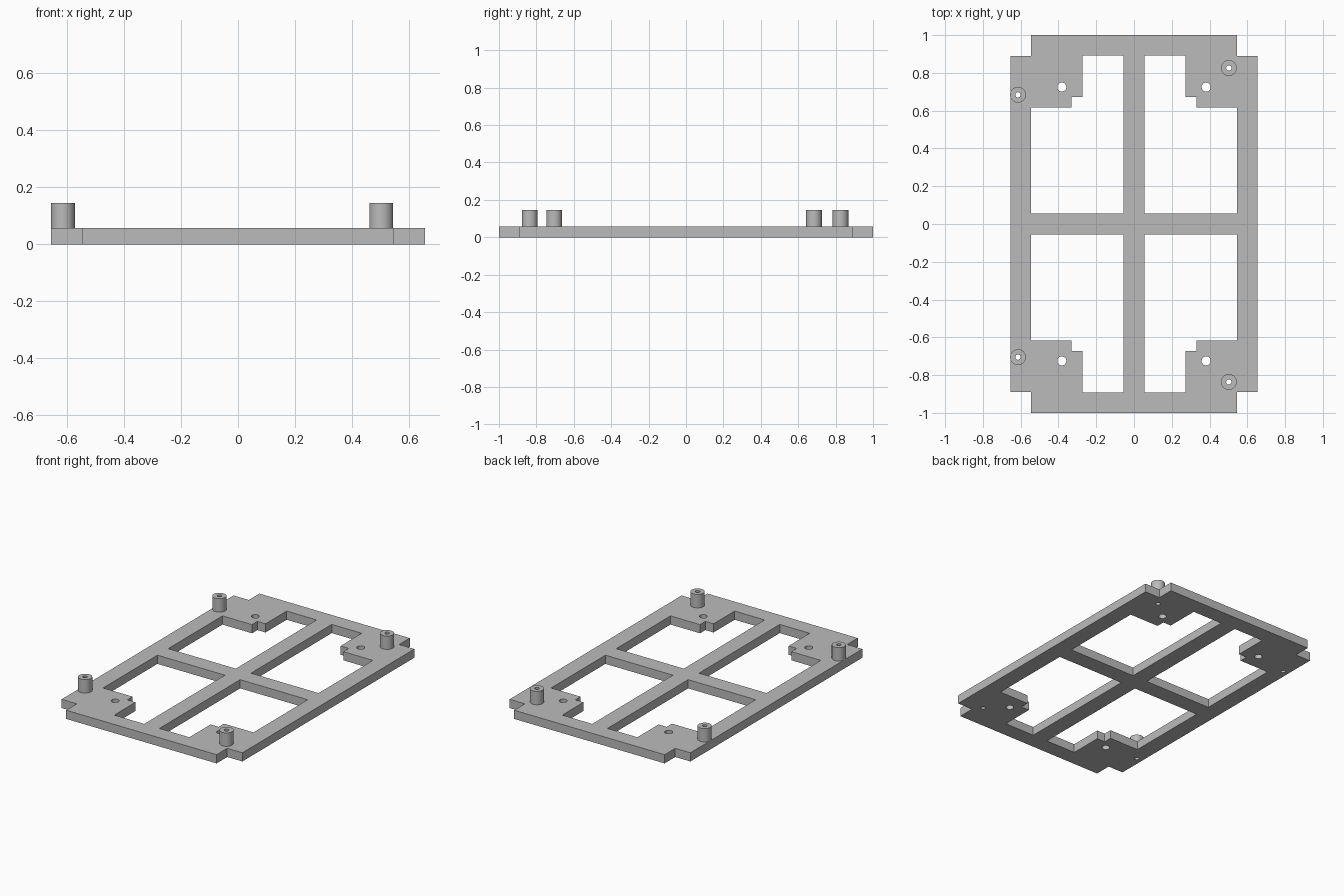
import bpy, bmesh
from math import cos, sin, pi, radians

cube = bpy.data.objects.get("Cube")
if cube:
    bpy.data.objects.remove(cube, do_unlink=True)

PLATE_TOP = 0.057
POST_TOP = 0.145
POST_RADIUS = 0.042
BORE_RADIUS = 0.014
HOLE_RADIUS = 0.024
POSTS = {
    "back_right_post": (-0.614, 0.684),
    "front_right_post": (-0.614, -0.705),
    "back_left_post": (0.502, 0.826),
    "front_left_post": (0.502, -0.836),
}
SIGNS = [(1, 1), (-1, 1), (-1, -1), (1, -1)]

grey = bpy.data.materials.new("plain grey")
grey.use_nodes = True
colour = (0.5, 0.5, 0.5, 1)
grey.diffuse_color = colour
grey.node_tree.nodes["Principled BSDF"].inputs["Base Color"].default_value = colour


def circle(x, y, radius, sides=32):
    return [(x + radius * cos(2 * pi * i / sides), y + radius * sin(2 * pi * i / sides))
            for i in range(sides)]


def mirrored(points, sx, sy):
    return [(x * sx, y * sy) for x, y in points]


def extruded_profile(name, loops, bottom, top):
    """Fill an outline with its inner loops cut out, and give it thickness."""
    curve = bpy.data.curves.new(name + "_profile", "CURVE")
    curve.dimensions = "2D"
    curve.fill_mode = "BOTH"
    curve.extrude = (top - bottom) / 2
    for loop in loops:
        spline = curve.splines.new("POLY")
        spline.points.add(len(loop) - 1)
        for point, (x, y) in zip(spline.points, loop):
            point.co = (x, y, 0, 1)
        spline.use_cyclic_u = True
    helper = bpy.data.objects.new(name + "_helper", curve)
    bpy.context.collection.objects.link(helper)
    graph = bpy.context.evaluated_depsgraph_get()
    mesh = bpy.data.meshes.new_from_object(helper.evaluated_get(graph))
    bpy.data.objects.remove(helper, do_unlink=True)

    # Weld the caps to the walls and lift the part to its height
    bm = bmesh.new()
    bm.from_mesh(mesh)
    bmesh.ops.remove_doubles(bm, verts=bm.verts, dist=0.0001)
    bmesh.ops.recalc_face_normals(bm, faces=bm.faces)
    bmesh.ops.translate(bm, verts=bm.verts, vec=(0, 0, (top + bottom) / 2))
    bm.to_mesh(mesh)
    bm.free()
    mesh.name = name
    mesh.materials.clear()
    mesh.materials.append(grey)
    obj = bpy.data.objects.new(name, mesh)
    bpy.context.collection.objects.link(obj)
    bpy.ops.object.select_all(action="DESELECT")
    obj.select_set(True)
    bpy.context.view_layer.objects.active = obj
    bpy.ops.object.shade_smooth_by_angle(angle=radians(30))
    return obj


# Plate outline with notched corners
corner = [(0.655, 0.89), (0.545, 0.89), (0.545, 1.0)]
outline = []
for sx, sy in SIGNS:
    points = mirrored(corner, sx, sy)
    outline += points if sx * sy > 0 else points[::-1]

# Stepped windows, screw holes and post bores
window = [(0.055, 0.056), (0.545, 0.056), (0.545, 0.618), (0.331, 0.618),
          (0.331, 0.673), (0.272, 0.673), (0.272, 0.892), (0.055, 0.892)]
cutouts = [mirrored(window, sx, sy) for sx, sy in SIGNS]
cutouts += [circle(0.382 * sx, 0.725 * sy, HOLE_RADIUS) for sx, sy in SIGNS]
cutouts += [circle(x, y, BORE_RADIUS) for x, y in POSTS.values()]
extruded_profile("frame_plate", [outline] + cutouts, 0, PLATE_TOP)

# Hollow standoff posts
for name, (x, y) in POSTS.items():
    extruded_profile(name, [circle(x, y, POST_RADIUS), circle(x, y, BORE_RADIUS)],
                     PLATE_TOP, POST_TOP)
